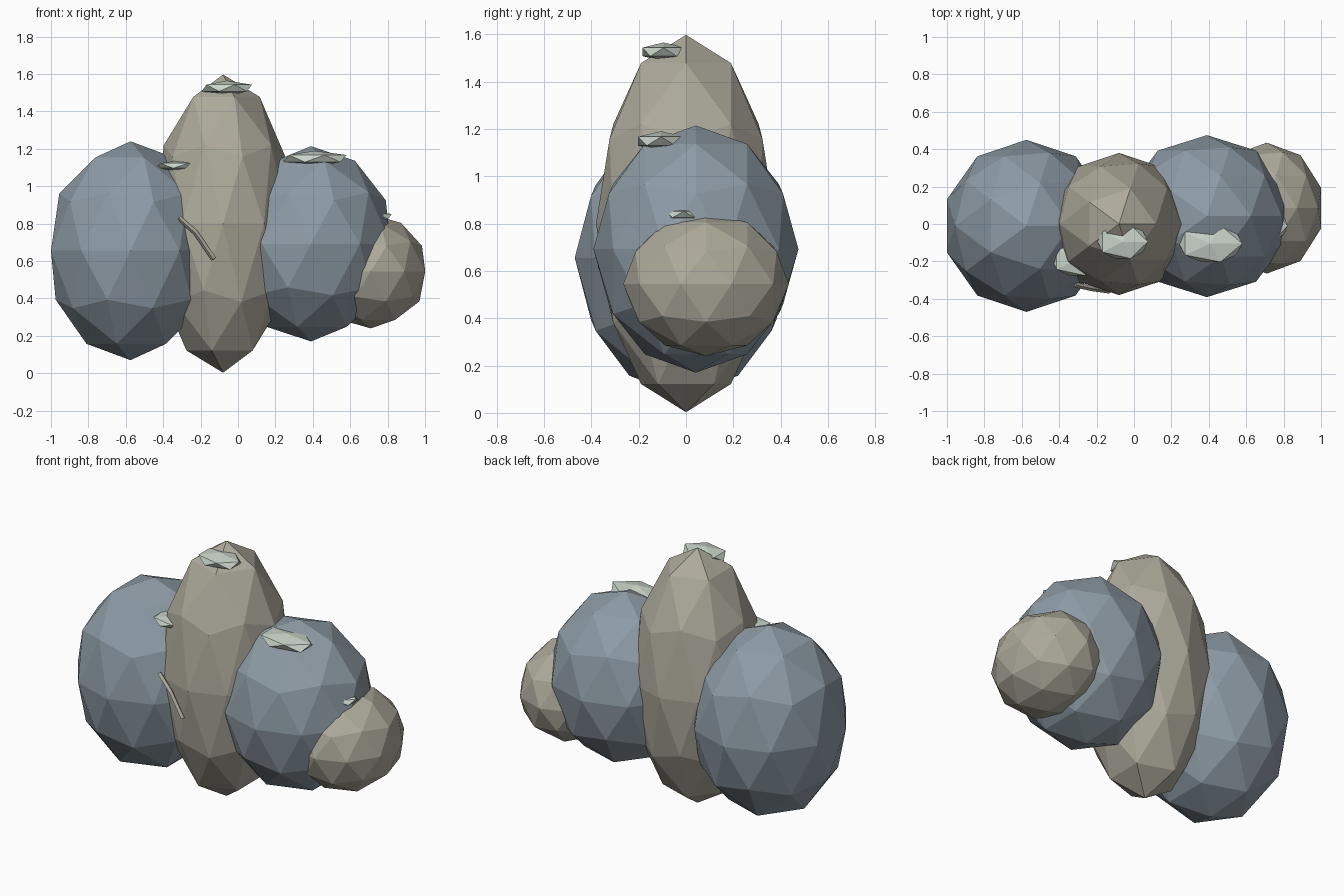
import bpy
from mathutils import Vector

if "Cube" in bpy.data.objects:
    bpy.data.objects.remove(bpy.data.objects["Cube"])


def material(name, rgb):
    m = bpy.data.materials.new(name)
    m.diffuse_color = (*rgb, 1)
    m.use_nodes = True
    m.node_tree.nodes["Principled BSDF"].inputs["Base Color"].default_value = m.diffuse_color
    return m


slate = material("slate", (0.27, 0.33, 0.38))
sandstone = material("sandstone", (0.42, 0.40, 0.33))
lichen = material("lichen", (0.58, 0.65, 0.58))


def blob(name, centre, radii, mat, subdivisions):
    bpy.ops.mesh.primitive_ico_sphere_add(subdivisions=subdivisions, radius=1, location=centre)
    ob = bpy.context.object
    ob.name = name
    ob.scale = radii
    bpy.ops.object.transform_apply(location=False, rotation=False, scale=True)
    ob.data.materials.append(mat)
    return ob


# Four faceted boulders
blob("left_boulder", (-0.575, -0.01, 0.655), (0.447, 0.46, 0.585), slate, 2)
blob("tall_boulder", (-0.08, 0.0, 0.80), (0.373, 0.38, 0.797), sandstone, 2)
blob("right_boulder", (0.39, 0.042, 0.692), (0.447, 0.433, 0.522), slate, 2)
blob("small_boulder", (0.71, 0.085, 0.545), (0.306, 0.35, 0.305), sandstone, 2)

# Flat lichen patches, partly sunk into the stones
for name, centre, radii in (
    ("tall_lichen", (-0.06, -0.095, 1.525), (0.15, 0.105, 0.04)),
    ("right_lichen", (0.41, -0.105, 1.148), (0.19, 0.115, 0.042)),
    ("left_lichen", (-0.305, -0.19, 1.11), (0.15, 0.10, 0.03)),
    ("small_lichen", (0.715, -0.01, 0.838), (0.12, 0.09, 0.03)),
):
    blob(name, centre, radii, lichen, 1)

# Thin bent seam on the front of the tall boulder
curve = bpy.data.curves.new("seam", "CURVE")
curve.dimensions = "3D"
curve.bevel_depth = 0.014
curve.bevel_resolution = 0
curve.use_fill_caps = True
points = [(-0.315, -0.325, 0.83), (-0.225, -0.345, 0.75), (-0.13, -0.358, 0.61)]
spline = curve.splines.new("POLY")
spline.use_smooth = False
spline.points.add(len(points) - 1)
for p, co in zip(spline.points, points):
    p.co = (*Vector(co), 1)
seam = bpy.data.objects.new("seam", curve)
bpy.context.collection.objects.link(seam)
curve.materials.append(sandstone)
